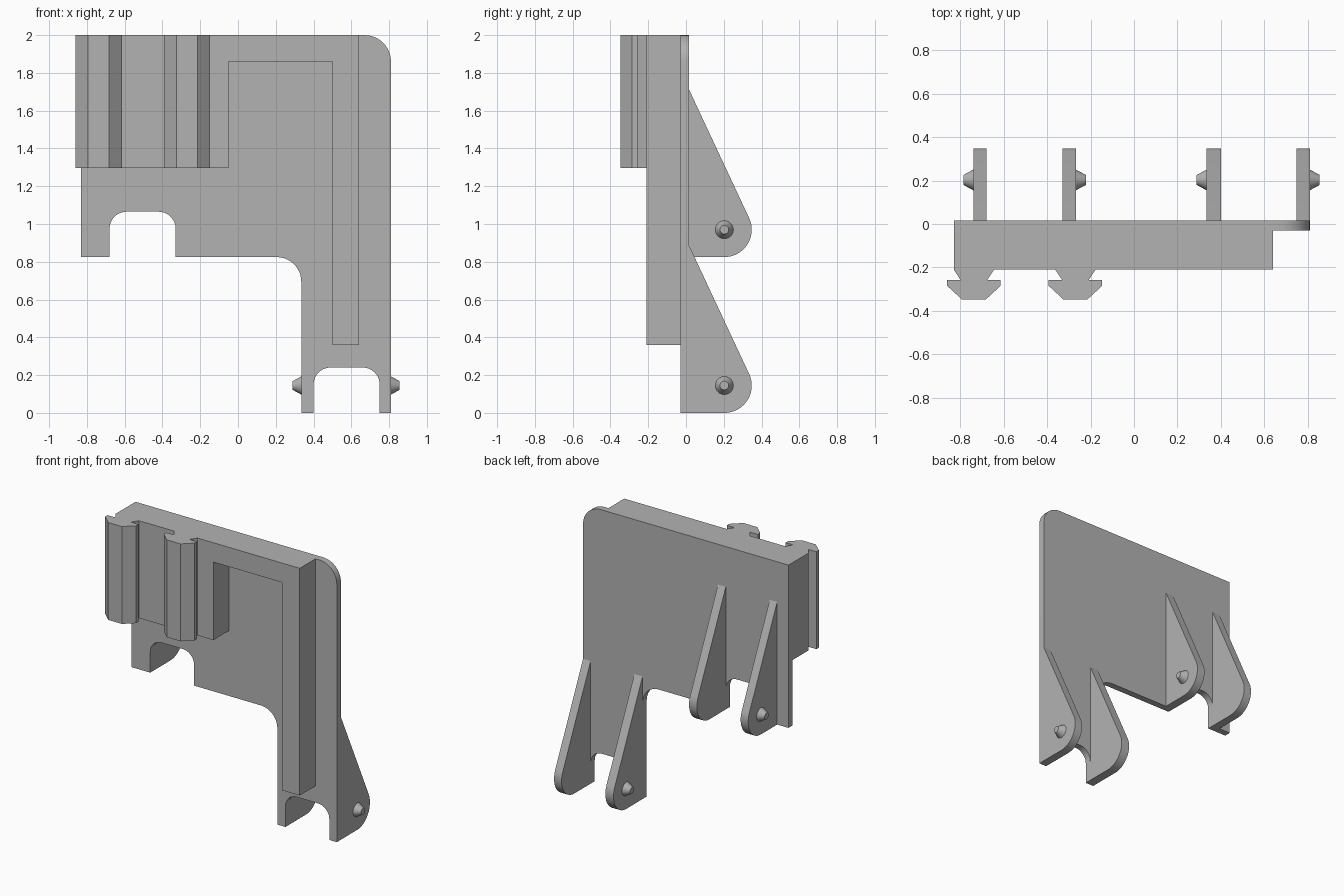
import bpy, bmesh, math
from mathutils import Vector

cube = bpy.data.objects.get("Cube")
if cube:
    bpy.data.objects.remove(cube)

grey = bpy.data.materials.new("plain grey")
grey.use_nodes = True
colour = (0.45, 0.45, 0.45, 1)
grey.diffuse_color = colour
grey.node_tree.nodes["Principled BSDF"].inputs["Base Color"].default_value = colour


def finish(name, bm):
    bmesh.ops.recalc_face_normals(bm, faces=bm.faces)
    mesh = bpy.data.meshes.new(name)
    bm.to_mesh(mesh)
    bm.free()
    mesh.materials.append(grey)
    ob = bpy.data.objects.new(name, mesh)
    bpy.context.collection.objects.link(ob)
    bpy.ops.object.select_all(action='DESELECT')
    ob.select_set(True)
    bpy.context.view_layer.objects.active = ob
    bpy.ops.object.shade_smooth_by_angle(angle=math.radians(30))
    return ob


def prism(name, outline, axis, low, high):
    """Extrude a 2D outline along the given axis from low to high."""
    bm = bmesh.new()
    verts = []
    for a, b in outline:
        co = [a, b]
        co.insert(axis, low)
        verts.append(bm.verts.new(co))
    face = bm.faces.new(verts)
    ext = bmesh.ops.extrude_face_region(bm, geom=[face])
    move = Vector((0, 0, 0))
    move[axis] = high - low
    bmesh.ops.translate(bm, vec=move, verts=[v for v in ext["geom"] if isinstance(v, bmesh.types.BMVert)])
    return finish(name, bm)


def rounded(corners, steps=10):
    """Replace right-angled corners (x, z, radius) with arcs."""
    out = []
    for i, (x, z, r) in enumerate(corners):
        p = Vector((x, z))
        if not r:
            out.append(p)
            continue
        u = (Vector(corners[i - 1][:2]) - p).normalized() * r
        v = (Vector(corners[(i + 1) % len(corners)][:2]) - p).normalized() * r
        for k in range(steps + 1):
            t = math.pi / 2 * k / steps
            out.append(p + u * (1 - math.sin(t)) + v * (1 - math.cos(t)))
    return out


LEFT, RIGHT, TOP, STEP = -0.83, 0.81, 2.0, 0.825
FRONT, BACK, RIB = -0.03, 0.017, -0.21

# Back plate with two rounded slots
plate = rounded([
    (LEFT, TOP, 0), (LEFT, STEP, 0), (-0.68, STEP, 0), (-0.68, 1.065, 0.09),
    (-0.33, 1.065, 0.09), (-0.33, STEP, 0), (0.335, STEP, 0.13), (0.335, 0, 0),
    (0.4, 0, 0), (0.4, 0.24, 0.09), (0.75, 0.24, 0.09), (0.75, 0, 0),
    (RIGHT, 0, 0), (RIGHT, TOP, 0.14)])
prism("back_plate", plate, 1, FRONT, BACK)

# Raised front frame: wide block, top bar and long upright
frame = [(LEFT, TOP), (LEFT, 1.297), (-0.05, 1.297), (-0.05, 1.86),
         (0.5, 1.86), (0.5, 0.36), (0.64, 0.36), (0.64, TOP)]
prism("front_frame", frame, 1, RIB, FRONT)

# Mounting rails with an undercut neck and a bevelled head
half = [(0.093, RIB), (0.062, -0.257), (0.123, -0.257), (0.123, -0.285), (0.055, -0.348)]
for name, cx in (("outer_rail", -0.738), ("inner_rail", -0.27)):
    section = [(cx + x, y) for x, y in half] + [(cx - x, y) for x, y in reversed(half)]
    prism(name, section, 2, 1.297, TOP)

# Hinge lugs with a rounded end, each carrying a tapered pin
PIVOT = Vector((0.203, 0.145))
RADIUS = 0.145
tip = Vector((BACK, 0.885))
to_tip = tip - PIVOT
tangent = math.atan2(to_tip.y, to_tip.x) - math.acos(RADIUS / to_tip.length)
arc = []
for k in range(21):
    t = -math.pi / 2 + (tangent + math.pi / 2) * k / 20
    arc.append(PIVOT + RADIUS * Vector((math.cos(t), math.sin(t))))
lug = [Vector((BACK, 0))] + arc + [tip]

PIN = 0.046
for name, low, high, base, side in (
        ("upper_right", -0.74, -0.68, STEP, -1), ("upper_left", -0.33, -0.268, STEP, 1),
        ("lower_right", 0.335, 0.4, 0, -1), ("lower_left", 0.75, RIGHT, 0, 1)):
    prism(name + "_lug", [(y, z + base) for y, z in lug], 0, low, high)
    bm = bmesh.new()
    bmesh.ops.create_cone(bm, cap_ends=True, segments=24, radius1=0.048, radius2=0.023, depth=PIN)
    pin = finish(name + "_pin", bm)
    pin.rotation_euler.y = side * math.pi / 2
    outer = high if side > 0 else low
    pin.location = (outer + side * PIN / 2, PIVOT.x, PIVOT.y + base)
